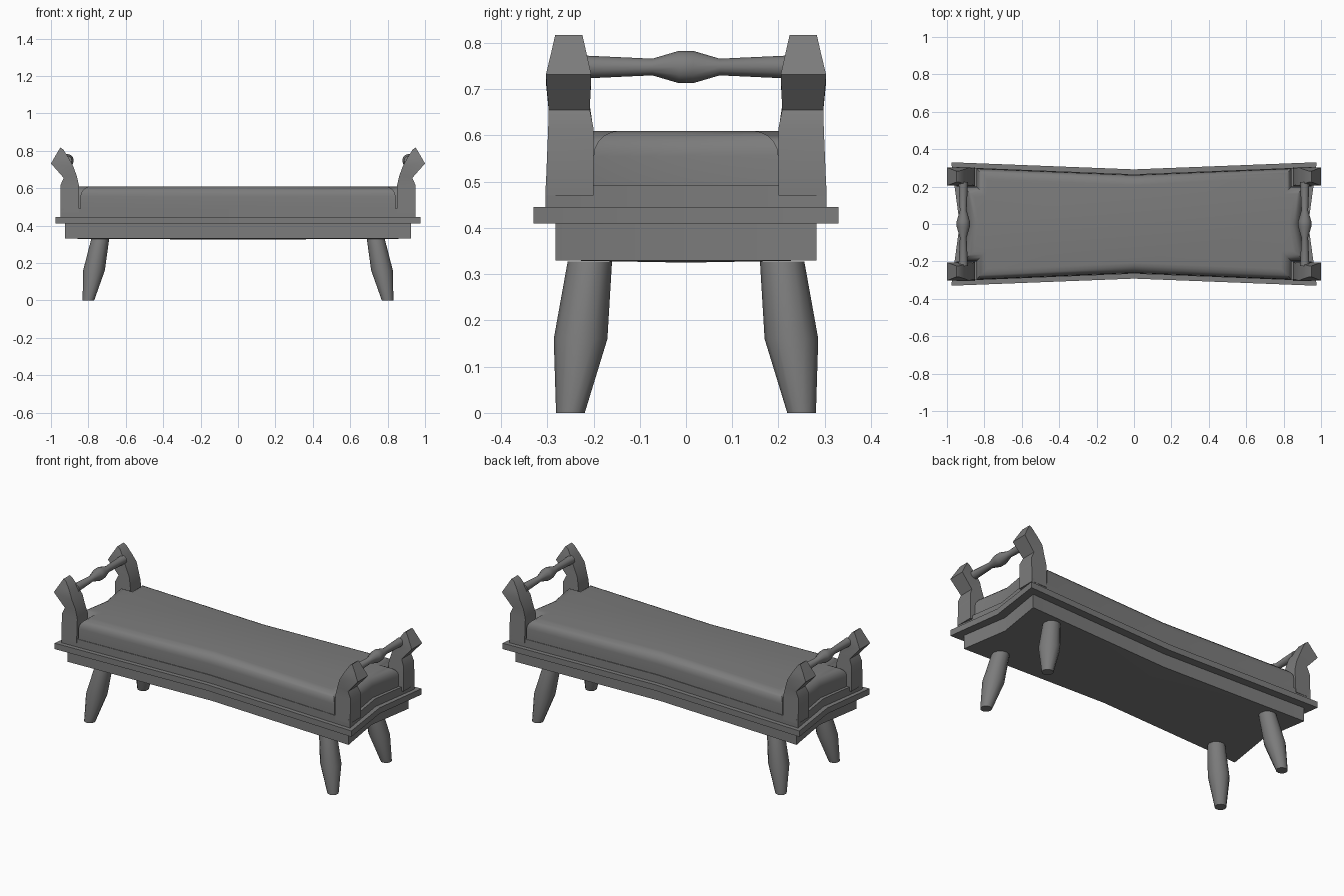
import bpy, bmesh, math
from mathutils import Vector

cube = bpy.data.objects.get("Cube")
if cube:
    bpy.data.objects.remove(cube, do_unlink=True)

grey = bpy.data.materials.new("matte grey")
grey.use_nodes = True
COLOUR = (0.2, 0.2, 0.2, 1)
grey.diffuse_color = COLOUR
grey.node_tree.nodes["Principled BSDF"].inputs["Base Color"].default_value = COLOUR


def finish(name, bm, angle=30):
    """Turn a bmesh into a shaded object."""
    bmesh.ops.recalc_face_normals(bm, faces=bm.faces)
    mesh = bpy.data.meshes.new(name)
    bm.to_mesh(mesh)
    bm.free()
    mesh.materials.append(grey)
    obj = bpy.data.objects.new(name, mesh)
    bpy.context.collection.objects.link(obj)
    bpy.ops.object.select_all(action="DESELECT")
    obj.select_set(True)
    bpy.context.view_layer.objects.active = obj
    bpy.ops.object.shade_smooth_by_angle(angle=math.radians(angle))
    return obj


def loft(name, rings, angle=30):
    """Skin a list of equal-length point rings and cap both ends."""
    bm = bmesh.new()
    rows = [[bm.verts.new(p) for p in ring] for ring in rings]
    n = len(rows[0])
    for a, b in zip(rows, rows[1:]):
        for i in range(n):
            j = (i + 1) % n
            bm.faces.new((a[i], a[j], b[j], b[i]))
    bm.faces.new(rows[0])
    bm.faces.new(rows[-1])
    return finish(name, bm, angle)


def slab(quarter, z0, z1):
    """Extrude an outline given from the front waist to the right-end waist."""
    back = [(x, -y) for x, y in reversed(quarter[:-1])]
    half = quarter + back
    outline = half + [(-x, y) for x, y in reversed(half[1:-1])]
    bm = bmesh.new()
    base = bm.faces.new([bm.verts.new((x, y, z0)) for x, y in outline])
    top = bmesh.ops.extrude_face_region(bm, geom=[base], use_keep_orig=True)
    moved = [v for v in top["geom"] if isinstance(v, bmesh.types.BMVert)]
    bmesh.ops.translate(bm, verts=moved, vec=(0, 0, z1 - z0))
    return bm, base


def waisted(x, y, dx=0.045, dy=0.038):
    """Quarter outline with every side drawn in at its middle."""
    return [(0, dy - y), (x, -y), (x - dx, 0)]


# Apron with a slightly sagging underside
bm, base = slab(waisted(0.925, 0.282), 0.33, 0.415)
for v in bmesh.ops.poke(bm, faces=[base])["verts"]:
    v.co.z -= 0.005
finish("apron", bm)

# Projecting ledge and the seat board above it
bm, _ = slab(waisted(0.977, 0.33), 0.41, 0.445)
finish("ledge", bm)
bm, _ = slab(waisted(0.95, 0.304), 0.44, 0.492)
finish("seat_board", bm)

# Cushion notched around the posts, with a rounded top edge
TOP = 0.61
bm, _ = slab([(0, -0.262), (0.842, -0.297), (0.842, -0.2),
              (0.918, -0.2), (0.885, 0)], 0.488, TOP)
rim = [e for e in bm.edges if all(v.co.z > TOP - 0.001 for v in e.verts)]
bmesh.ops.bevel(bm, geom=rim, offset=0.055, segments=5, profile=0.5,
                affect="EDGES")
finish("cushion", bm, 40)

# Post rungs: inner x, z, outer x, z, near y, far y
POST = [
    (0.85, 0.47, 0.95, 0.47, 0.2, 0.304),
    (0.849, 0.61, 0.95, 0.615, 0.2, 0.298),
    (0.862, 0.665, 0.932, 0.655, 0.208, 0.297),
    (0.88, 0.715, 1.0, 0.732, 0.205, 0.303),
    (0.907, 0.765, 0.974, 0.777, 0.215, 0.292),
    (0.935, 0.808, 0.95, 0.817, 0.224, 0.283),
]
# Leg rings: centre x, y, z and radius
LEG = [
    (0.8, 0.25, 0, 0.031),
    (0.77, 0.228, 0.16, 0.058),
    (0.737, 0.208, 0.327, 0.048),
]
SIDES = 12
CIRCLE = [(math.cos(i * math.tau / SIDES), math.sin(i * math.tau / SIDES))
          for i in range(SIDES)]

for sx, side in ((-1, "right"), (1, "left")):
    for sy, end in ((-1, "front"), (1, "back")):
        rungs = [[(sx * xi, sy * yn, zi), (sx * xo, sy * yn, zo),
                  (sx * xo, sy * yf, zo), (sx * xi, sy * yf, zi)]
                 for xi, zi, xo, zo, yn, yf in POST]
        loft(f"{end}_{side}_post", rungs)

        rings = [[(sx * x + r * c, sy * y + r * s, z) for c, s in CIRCLE]
                 for x, y, z, r in LEG]
        loft(f"{end}_{side}_leg", rings, 35)

    # Turned rail between the posts
    half = [(0.015, 0.035), (0.073, 0.018), (0.225, 0.025)]
    turning = [(-y, r) for y, r in reversed(half)] + half
    centre = Vector((sx * 0.913, 0, 0.748))
    rings = [[centre + Vector((r * c, y, r * s)) for c, s in CIRCLE]
             for y, r in turning]
    loft(f"{side}_rail", rings, 35)
